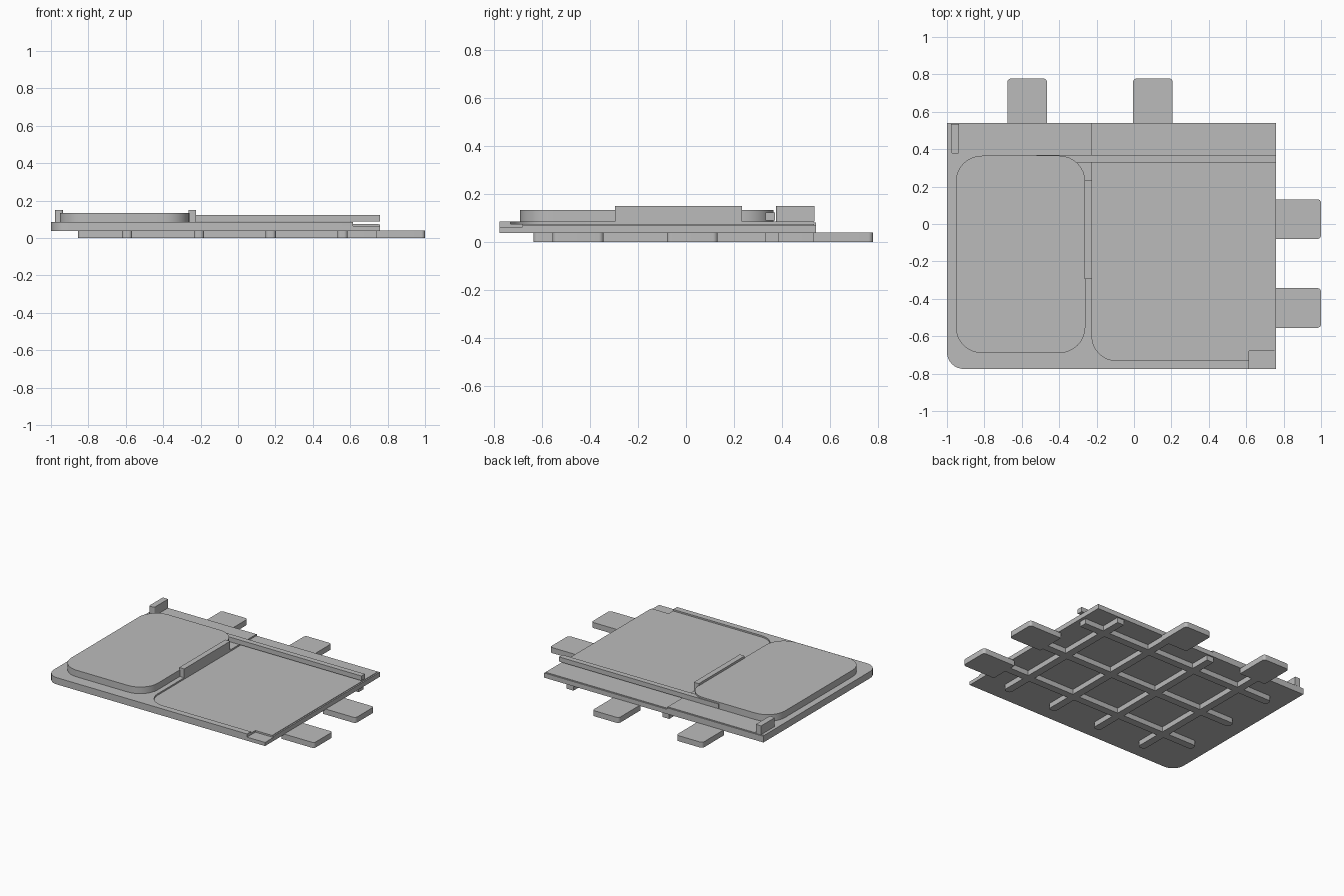
import bpy
import bmesh
from math import sin, cos, pi
from mathutils import Vector

cube = bpy.data.objects.get("Cube")
if cube:
    bpy.data.objects.remove(cube, do_unlink=True)

grey = bpy.data.materials.new("plain grey")
grey.use_nodes = True
grey.diffuse_color = (0.5, 0.5, 0.5, 1)
grey.node_tree.nodes["Principled BSDF"].inputs["Base Color"].default_value = (0.5, 0.5, 0.5, 1)

parts = []


def prism(name, corners, z0, z1, steps=8):
    """Extrude an outline of (x, y, corner radius) from z0 to z1."""
    outline = []
    for i, (x, y, r) in enumerate(corners):
        p = Vector((x, y))
        if r == 0:
            outline.append(p)
            continue
        back = (Vector(corners[i - 1][:2]) - p).normalized()
        ahead = (Vector(corners[(i + 1) % len(corners)][:2]) - p).normalized()
        centre = p + (back + ahead) * r
        for k in range(steps + 1):
            t = pi / 2 * k / steps
            outline.append(centre - r * (ahead * cos(t) + back * sin(t)))
    bm = bmesh.new()
    face = bm.faces.new([bm.verts.new((p.x, p.y, z0)) for p in outline])
    top = bmesh.ops.extrude_face_region(bm, geom=[face])["geom"]
    verts = [g for g in top if isinstance(g, bmesh.types.BMVert)]
    bmesh.ops.translate(bm, verts=verts, vec=(0, 0, z1 - z0))
    bmesh.ops.recalc_face_normals(bm, faces=bm.faces)
    mesh = bpy.data.meshes.new(name)
    bm.to_mesh(mesh)
    bm.free()
    mesh.materials.append(grey)
    ob = bpy.data.objects.new(name, mesh)
    bpy.context.collection.objects.link(ob)
    parts.append(ob)
    return ob


def block(name, x0, x1, y0, y1, z0, z1, radii=(0, 0, 0, 0)):
    """Box whose radii run front right, front left, back left, back right."""
    a, b, c, d = radii
    return prism(name, [(x0, y0, a), (x1, y0, b), (x1, y1, c), (x0, y1, d)], z0, z1)


LEFT, RIGHT, FRONT, BACK = -1.0, 0.75, -0.775, 0.532
STEP = -0.225          # border between the raised frame and the recessed floor
NOTCH = 0.615
BOTTOM, LEDGE, FLOOR, TOP = 0.037, 0.063, 0.075, 0.086

# Base plate in three layers: full slab, notched floor, raised frame
block("base_slab", LEFT, RIGHT, FRONT, BACK, BOTTOM, LEDGE, (0.09, 0, 0, 0))
prism("base_floor", [(LEFT, FRONT, 0.09), (NOTCH, FRONT, 0), (NOTCH, -0.68, 0),
                     (RIGHT, -0.68, 0), (RIGHT, BACK, 0), (LEFT, BACK, 0)],
      LEDGE, FLOOR)
prism("raised_frame", [(LEFT, FRONT, 0.09), (NOTCH, FRONT, 0), (NOTCH, -0.73, 0),
                       (STEP, -0.73, 0.13), (STEP, BACK, 0), (LEFT, BACK, 0)],
      FLOOR, TOP)

# Thin rims along the left and back edges
block("left_rim", RIGHT, 0.76, FRONT, 0.54, BOTTOM, LEDGE)
block("left_rim_top", RIGHT, 0.76, -0.68, 0.54, LEDGE, 0.071)
block("back_rim", LEFT, RIGHT, BACK, 0.54, BOTTOM, 0.071)
block("back_rim_top", LEFT, STEP, BACK, 0.54, 0.071, 0.082)

# Raised pad, divider wall, overhanging rail and corner post
block("raised_pad", -0.953, -0.26, -0.69, 0.365, TOP, 0.134, (0.14,) * 4)
block("divider_wall", -0.265, STEP, -0.295, 0.232, FLOOR, 0.15)
block("long_rail", -0.52, 0.76, 0.33, 0.37, 0.089, 0.123)
block("corner_post", -0.978, -0.935, 0.375, 0.535, TOP, 0.15, (0.012, 0.012, 0, 0))

# Grid of ribs under the base
PITCH, HALF, R = 0.384, 0.0275, 0.02
for i in range(4):
    x = -0.593 + i * PITCH
    block(f"lengthwise_rib_{i + 1}", x - HALF, x + HALF, -0.635, 0.53, 0, BOTTOM, (R, R, 0, 0))
for i in range(3):
    y = -0.411 + i * PITCH
    block(f"crosswise_rib_{i + 1}", -0.855, 0.738, y - HALF, y + HALF, 0, BOTTOM, (R, 0, 0, R))

# Connector tabs on the back and left sides
for i, x in enumerate((-0.677, -0.005)):
    block(f"back_tab_{i + 1}", x, x + 0.212, 0.53, 0.778, 0, 0.04, (0, 0, R, R))
for i, y in enumerate((-0.555, -0.08)):
    block(f"left_tab_{i + 1}", 0.738, 1.0, y, y + 0.212, 0, 0.04, (0, R, R, 0))

# Smooth the rounded corners and keep the edges sharp
bpy.ops.object.select_all(action="DESELECT")
for ob in parts:
    ob.select_set(True)
bpy.context.view_layer.objects.active = parts[0]
bpy.ops.object.shade_smooth_by_angle()
